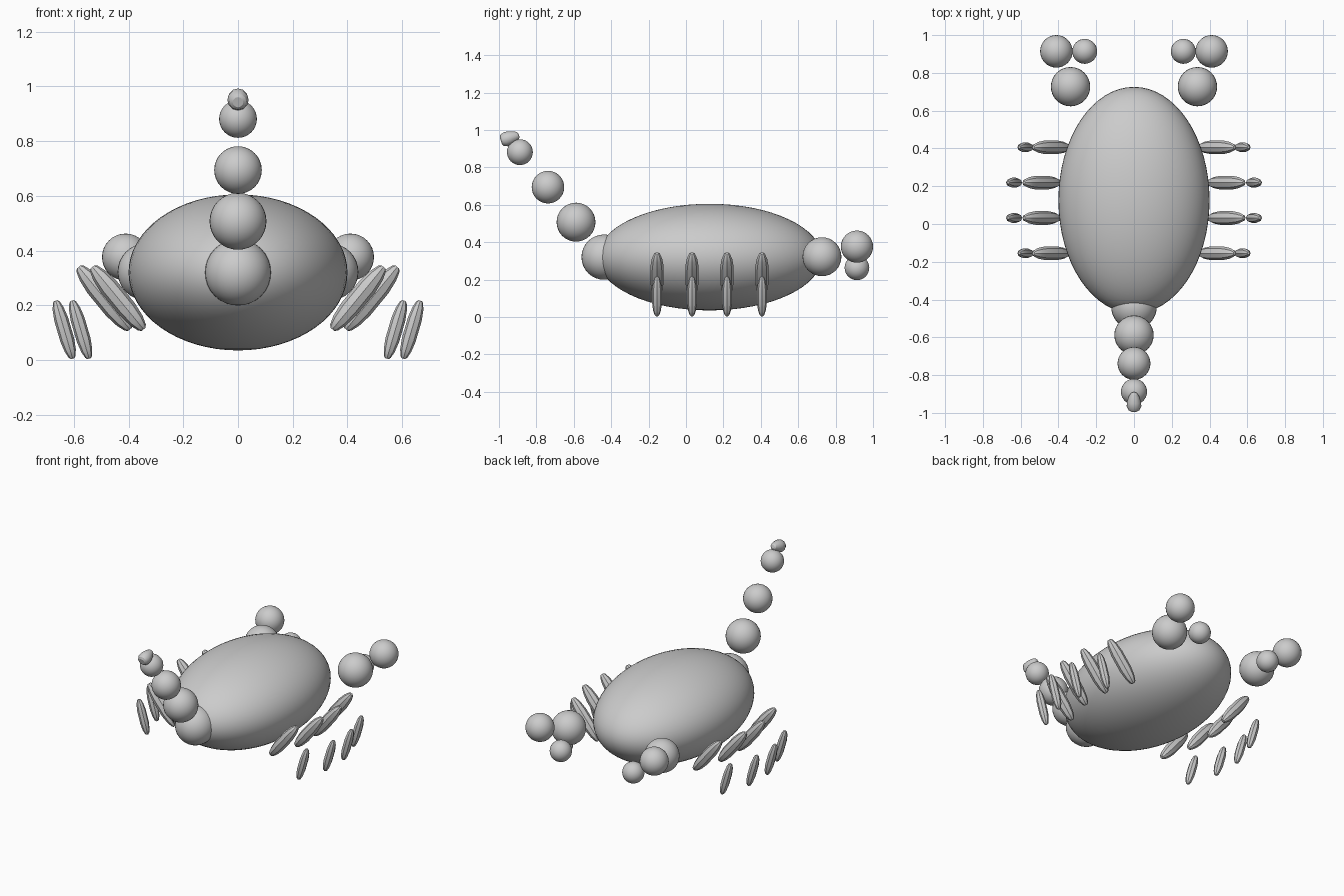
import bpy, bmesh, math
from mathutils import Vector

if "Cube" in bpy.data.objects:
    bpy.data.objects.remove(bpy.data.objects["Cube"])

LEG_PROFILE = [(0.0, 0.25), (0.03, 0.5), (0.14, 0.8), (0.32, 1.0),
               (0.68, 1.0), (0.86, 0.8), (0.97, 0.5), (1.0, 0.25)]
STING_PROFILE = [(0.0, 0.5), (0.07, 0.78), (0.25, 1.0), (0.5, 0.95),
                 (0.78, 0.72), (0.94, 0.5), (1.0, 0.25)]


def finish(name, bm, angle=180):
    mesh = bpy.data.meshes.new(name)
    bmesh.ops.recalc_face_normals(bm, faces=bm.faces)
    bm.to_mesh(mesh)
    bm.free()
    ob = bpy.data.objects.new(name, mesh)
    bpy.context.collection.objects.link(ob)
    bpy.ops.object.select_all(action='DESELECT')
    ob.select_set(True)
    bpy.context.view_layer.objects.active = ob
    bpy.ops.object.shade_smooth_by_angle(angle=math.radians(angle))
    return ob


def ball(name, centre, size, segs=32):
    """Smooth sphere or ellipsoid."""
    if not isinstance(size, tuple):
        size = (size,) * 3
    bm = bmesh.new()
    bmesh.ops.create_uvsphere(bm, u_segments=segs, v_segments=segs // 2, radius=1)
    bmesh.ops.scale(bm, vec=size, verts=bm.verts)
    bmesh.ops.translate(bm, vec=centre, verts=bm.verts)
    return finish(name, bm)


def spindle(name, start, end, radius, profile, sides):
    """Rounded spindle lofted between two points."""
    a, b = Vector(start), Vector(end)
    axis = b - a
    turn = axis.to_track_quat('Z', 'Y')
    bm = bmesh.new()
    rings = []
    for t, r in profile:
        ring = []
        for i in range(sides):
            ang = 2 * math.pi * i / sides
            off = Vector((math.cos(ang), math.sin(ang), 0)) * r * radius
            ring.append(bm.verts.new(a + axis * t + turn @ off))
        rings.append(ring)
    for low, high in zip(rings, rings[1:]):
        for i in range(sides):
            j = (i + 1) % sides
            bm.faces.new((low[i], low[j], high[j], high[i]))
    bm.faces.new(rings[0][::-1])
    bm.faces.new(rings[-1])
    return finish(name, bm, 30)


# Body
ball("body", (0, 0.126, 0.32), (0.40, 0.60, 0.285), 64)

# Tail: shrinking spheres climbing up and away
for i, r in enumerate((0.121, 0.104, 0.087, 0.069)):
    ball(f"tail_{i + 1}", (0, -0.438 - 0.15 * i, 0.32 + 0.187 * i), r)

# Stinger
spindle("stinger", (0, -0.99, 0.942), (0, -0.893, 0.972), 0.039, STING_PROFILE, 12)

for side, s in (("left", -1), ("right", 1)):
    # Claws: palm plus a large and a small finger
    ball(f"claw_palm_{side}", (s * 0.336, 0.727, 0.322), 0.104)
    ball(f"claw_large_finger_{side}", (s * 0.411, 0.914, 0.376), 0.086)
    ball(f"claw_small_finger_{side}", (s * 0.261, 0.914, 0.263), 0.066)

    # Legs: middle pairs sit further out
    for i in range(4):
        y = -0.155 + 0.187 * i
        out = 0.05 if i in (1, 2) else 0.0
        spindle(f"upper_leg_{side}_{i + 1}", (s * (0.345 + out), y, 0.112),
                (s * (0.532 + out), y, 0.34), 0.036, LEG_PROFILE, 8)
        spindle(f"lower_leg_{side}_{i + 1}", (s * (0.606 + out * 1.2), y, 0.217),
                (s * (0.544 + out * 1.2), y, 0.005), 0.026, LEG_PROFILE, 8)
